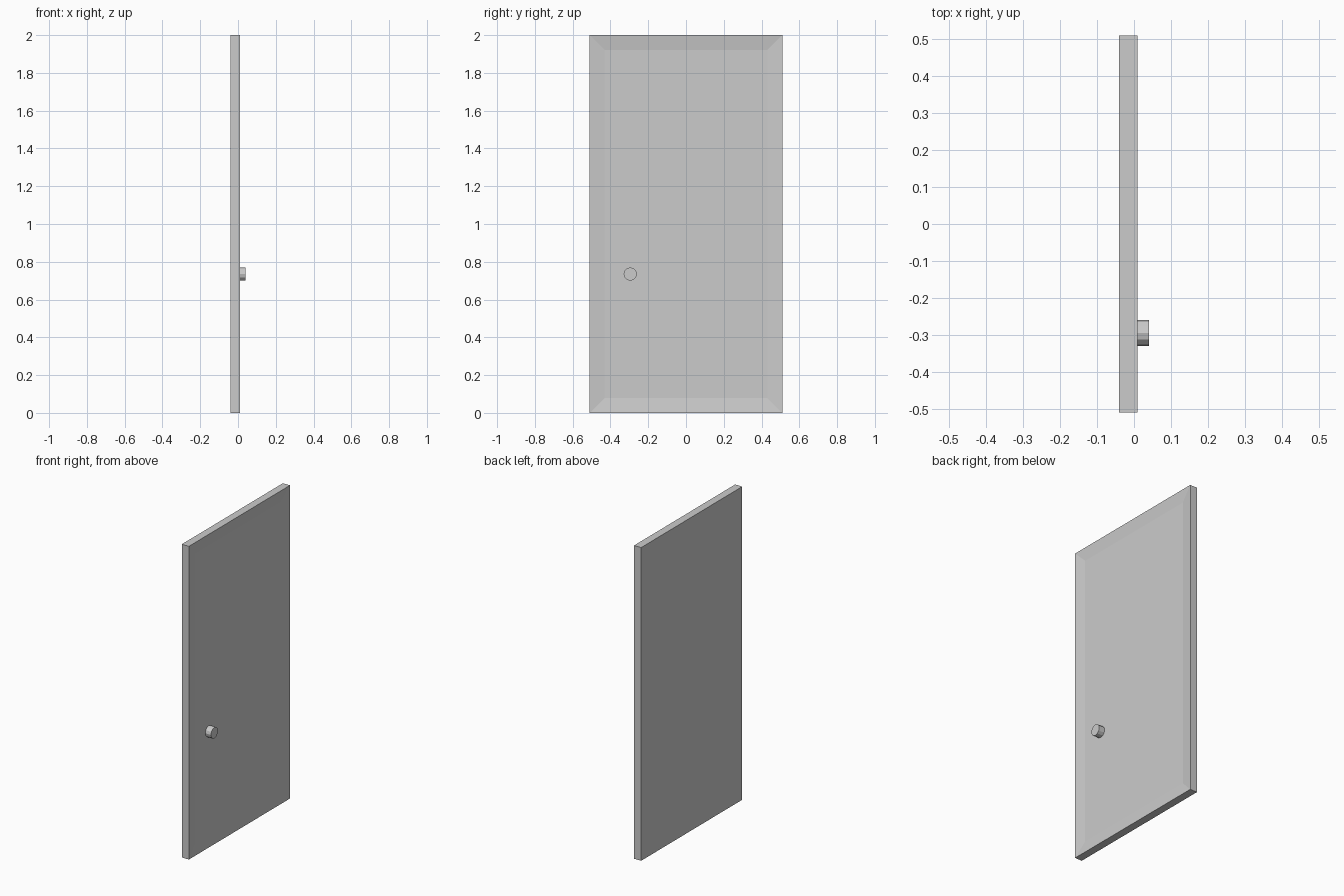
import bpy
import bmesh
from math import pi
from mathutils import Matrix

cube = bpy.data.objects.get("Cube")
if cube:
    bpy.data.objects.remove(cube, do_unlink=True)

grey = bpy.data.materials.new("plain grey")
grey.use_nodes = True
colour = (0.6, 0.6, 0.6, 1)
grey.diffuse_color = colour
grey.node_tree.nodes["Principled BSDF"].inputs["Base Color"].default_value = colour


def add_object(name, bm):
    mesh = bpy.data.meshes.new(name)
    bm.to_mesh(mesh)
    bm.free()
    mesh.materials.append(grey)
    obj = bpy.data.objects.new(name, mesh)
    bpy.context.collection.objects.link(obj)
    return obj


# Door slab with a shallow sloping recess on the handle side
bm = bmesh.new()
bmesh.ops.create_cube(bm, size=1, matrix=Matrix.Translation((-0.015, 0, 1))
                      @ Matrix.Diagonal((0.05, 1.02, 2, 1)))
bm.normal_update()
panel = [f for f in bm.faces if f.normal.x > 0.9]
bmesh.ops.inset_region(bm, faces=panel, thickness=0.11, depth=-0.01)
add_object("door_slab", bm)

# Round knob standing out from the panel
bm = bmesh.new()
bmesh.ops.create_cone(bm, cap_ends=True, segments=12, radius1=0.035,
                      radius2=0.035, depth=0.04,
                      matrix=Matrix.Translation((0.02, -0.295, 0.735))
                      @ Matrix.Rotation(pi / 2, 4, "Y"))
add_object("door_knob", bm)
